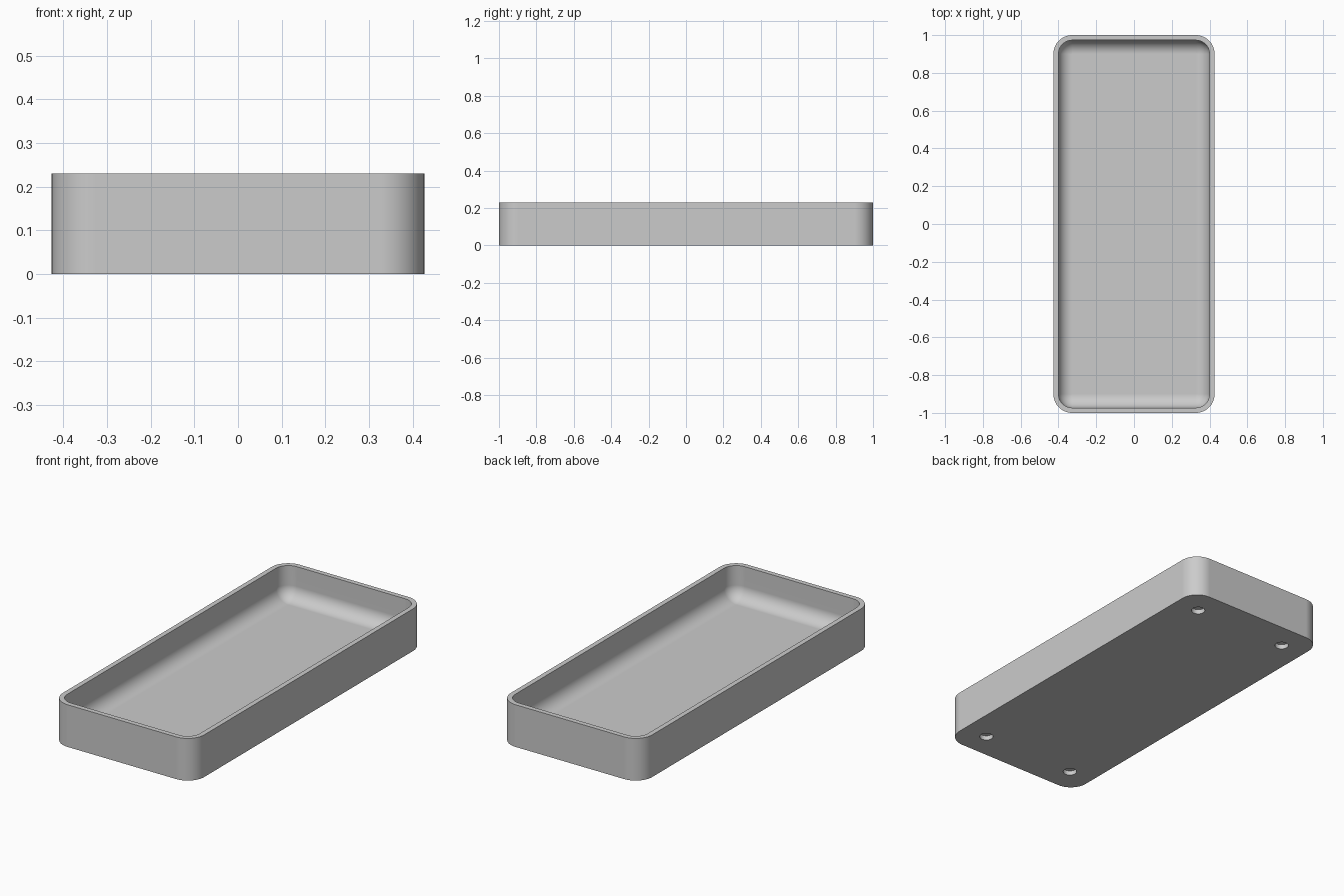
import bpy, bmesh
from math import pi, sin, cos, radians

if "Cube" in bpy.data.objects:
    bpy.data.objects.remove(bpy.data.objects["Cube"], do_unlink=True)

HALF_X, HALF_Y, HEIGHT = 0.427, 1.0, 0.23
CORNER, WALL, FLOOR = 0.1, 0.027, 0.05
FILLET = CORNER - WALL
STEPS = 12

grey = bpy.data.materials.new("plain grey")
grey.use_nodes = True
colour = (0.6, 0.6, 0.6, 1)
grey.diffuse_color = colour
grey.node_tree.nodes["Principled BSDF"].inputs["Base Color"].default_value = colour


def ring(bm, inset, z):
    """Rounded rectangle of vertices, offset inward from the outer wall."""
    r = max(CORNER - inset, 0)
    cx, cy = HALF_X - CORNER, HALF_Y - CORNER
    verts = []
    for q, (sx, sy) in enumerate(((1, 1), (-1, 1), (-1, -1), (1, -1))):
        for i in range(STEPS + 1):
            a = (q + i / STEPS) * pi / 2
            verts.append(bm.verts.new((sx * cx + r * cos(a), sy * cy + r * sin(a), z)))
    return verts


# Tray shell: outer wall, flat rim, inner wall, floor fillet
bm = bmesh.new()
levels = [(0, 0), (0, HEIGHT), (WALL, HEIGHT)]
for i in range(STEPS + 1):
    a = i / STEPS * pi / 2
    levels.append((WALL + FILLET * (1 - cos(a)), FLOOR + FILLET * (1 - sin(a))))
rings = [ring(bm, inset, z) for inset, z in levels]
for low, high in zip(rings, rings[1:]):
    n = len(low)
    for i in range(n):
        j = (i + 1) % n
        bm.faces.new((low[i], low[j], high[j], high[i]))
bm.faces.new(rings[0][::-1])
bm.faces.new(rings[-1])
bmesh.ops.remove_doubles(bm, verts=bm.verts, dist=1e-5)
bmesh.ops.recalc_face_normals(bm, faces=bm.faces)
mesh = bpy.data.meshes.new("tray")
bm.to_mesh(mesh)
bm.free()
mesh.materials.append(grey)
tray = bpy.data.objects.new("tray", mesh)
bpy.context.collection.objects.link(tray)

# Four shallow round sockets in the underside
bm = bmesh.new()
for sx in (-1, 1):
    for sy in (-1, 1):
        made = bmesh.ops.create_cone(bm, cap_ends=True, segments=32,
                                     radius1=0.035, radius2=0.035, depth=0.05)
        bmesh.ops.translate(bm, verts=made["verts"], vec=(sx * 0.283, sy * 0.855, 0))
cut_mesh = bpy.data.meshes.new("socket_cutter")
bm.to_mesh(cut_mesh)
bm.free()
cut_mesh.materials.append(grey)
cutter = bpy.data.objects.new("socket_cutter", cut_mesh)
bpy.context.collection.objects.link(cutter)
cutter.hide_render = True

for obj in bpy.context.selected_objects:
    obj.select_set(False)
bpy.context.view_layer.objects.active = tray
tray.select_set(True)
cut = tray.modifiers.new("sockets", "BOOLEAN")
cut.operation = "DIFFERENCE"
cut.solver = "EXACT"
cut.object = cutter
bpy.ops.object.modifier_apply(modifier=cut.name)
bpy.data.objects.remove(cutter, do_unlink=True)

# Smooth curves, crisp rim and clean flat panels
bpy.ops.object.shade_smooth_by_angle(angle=radians(30))
weighted = tray.modifiers.new("clean_normals", "WEIGHTED_NORMAL")
weighted.keep_sharp = True
